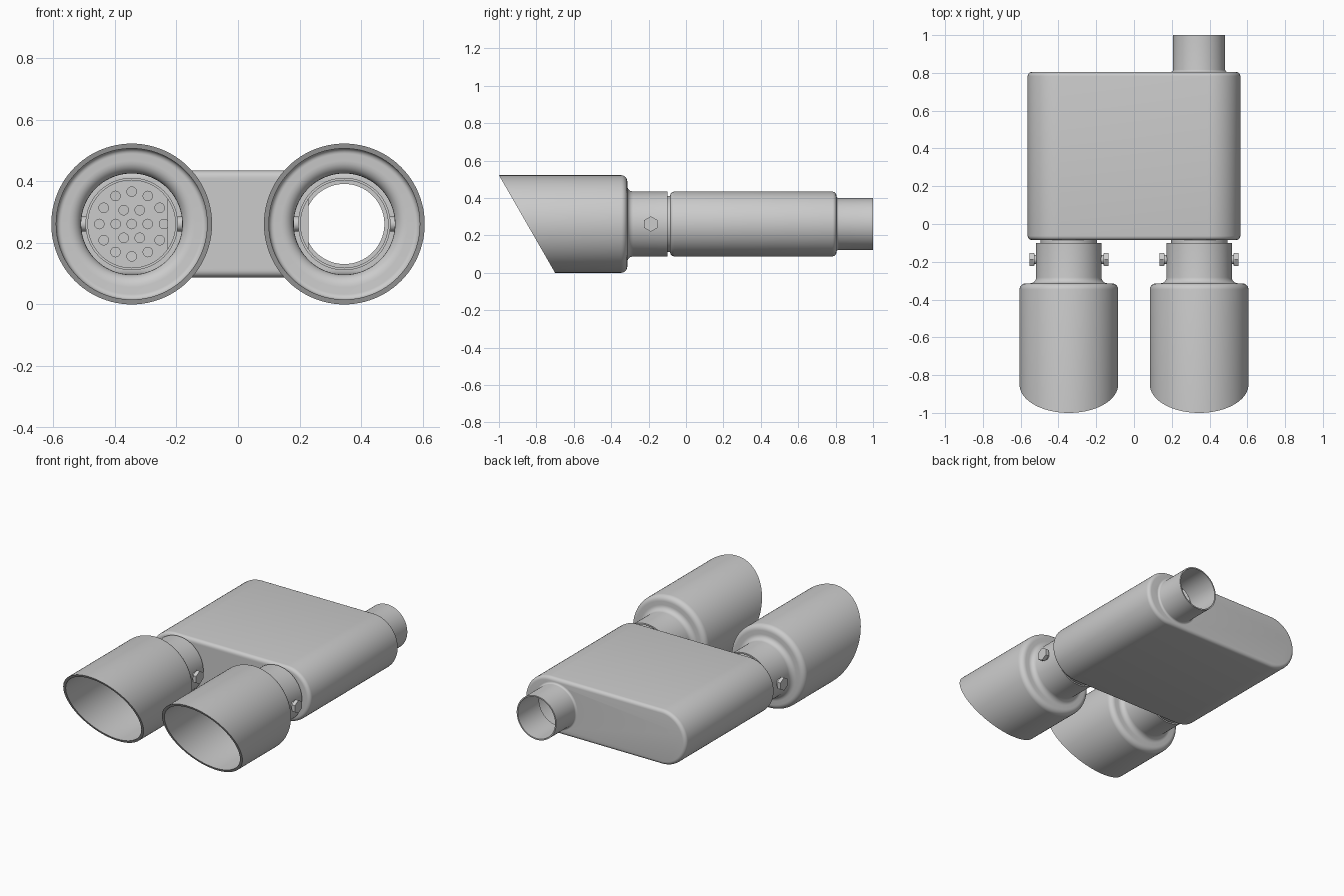
import bpy, bmesh, math
from mathutils import Matrix, Vector

if "Cube" in bpy.data.objects:
    bpy.data.objects.remove(bpy.data.objects["Cube"])

CX, CZ, SEG = 0.345, 0.261, 96
TAU = 2 * math.pi


def finish(name, bm, angle=30):
    bmesh.ops.recalc_face_normals(bm, faces=bm.faces)
    me = bpy.data.meshes.new(name)
    bm.to_mesh(me)
    bm.free()
    ob = bpy.data.objects.new(name, me)
    bpy.context.collection.objects.link(ob)
    smooth(ob, angle)
    return ob


def smooth(ob, angle=30):
    bpy.ops.object.select_all(action='DESELECT')
    ob.select_set(True)
    bpy.context.view_layer.objects.active = ob
    bpy.ops.object.shade_smooth_by_angle(angle=math.radians(angle))


def bridge(bm, a, b):
    for i in range(len(a)):
        j = (i + 1) % len(a)
        bm.faces.new((a[i], a[j], b[j], b[i]))


def slant(z):
    return -1 + (0.522 - z) * 0.3 / 0.522


def arc(r0, y0, rad, a0, a1, n=6):
    return [(r0 + rad * math.cos(math.radians(a0 + (a1 - a0) * i / n)),
             y0 + rad * math.sin(math.radians(a0 + (a1 - a0) * i / n))) for i in range(n + 1)]


def lathe(name, profile, cx):
    # closed (radius, y) profile spun about y; y None = on the slanted cut
    bm = bmesh.new()
    rings = []
    for r, y in profile:
        ring = []
        for i in range(SEG):
            a = TAU * i / SEG
            z = CZ + r * math.sin(a)
            ring.append(bm.verts.new((cx + r * math.cos(a), slant(z) if y is None else y, z)))
        rings.append(ring)
    for k in range(len(rings)):
        bridge(bm, rings[k], rings[(k + 1) % len(rings)])
    return finish(name, bm)


def stadium_solid(name, half_w, r, y0, y1, bev):
    # rounded-end slab with softened front and back rims
    bm = bmesh.new()
    steps = [(bev * (1 - math.sin(t)), bev * (1 - math.cos(t)))
             for t in [math.pi / 2 * k / 5 for k in range(6)]]
    levels = [(y0 + d, ins) for ins, d in steps]
    levels += [(y1 - d, ins) for ins, d in reversed(steps)]
    rings = []
    for y, ins in levels:
        ring = []
        for side in (1, -1):
            for i in range(33):
                a = -math.pi / 2 + math.pi * i / 32
                ring.append(bm.verts.new((side * (half_w - r + (r - ins) * math.cos(a)), y,
                                          CZ + side * (r - ins) * math.sin(a))))
        rings.append(ring)
    for a, b in zip(rings, rings[1:]):
        bridge(bm, a, b)
    bm.faces.new(rings[0])
    bm.faces.new(rings[-1])
    return finish(name, bm)


def rods(name, items, r, y0, y1, seg):
    # cylinders along y at the given (x, z) spots
    bm = bmesh.new()
    for x, z in items:
        m = Matrix.Translation((x, (y0 + y1) / 2, z)) @ Matrix.Rotation(math.pi / 2, 4, 'X')
        bmesh.ops.create_cone(bm, cap_ends=True, segments=seg, radius1=r, radius2=r,
                              depth=y1 - y0, matrix=m)
    return finish(name, bm)


def cut(ob, cutter):
    cutter.hide_render = True
    mod = ob.modifiers.new("cut", 'BOOLEAN')
    mod.operation, mod.solver, mod.object = 'DIFFERENCE', 'EXACT', cutter
    bpy.context.view_layer.objects.active = ob
    bpy.ops.object.modifier_apply(modifier=mod.name)
    bpy.data.objects.remove(cutter)
    smooth(ob)


# hollow silencer body with two outlets and one inlet
body = stadium_solid("silencer_body", 0.563, 0.173, -0.085, 0.805, 0.022)
cut(body, stadium_solid("cavity_cutter", 0.551, 0.161, -0.07, 0.79, 0.012))
cut(body, rods("outlet_cutter", [(-CX, CZ), (CX, CZ)], 0.146, -0.2, 0.0, SEG))
cut(body, rods("inlet_cutter", [(CX, CZ)], 0.134, 0.7, 0.9, SEG))

# central chamber block inside the body
bm = bmesh.new()
bmesh.ops.create_cube(bm, size=1, matrix=Matrix.Translation((0, 0.36, CZ)) @
                      Matrix.Diagonal((0.456, 0.85, 0.324, 1)))
finish("inner_chamber", bm)

# perforated baffle behind the left outlet
baffle = rods("perforated_baffle", [(-CX, CZ)], 0.16, 0.1, 0.112, 64)
spots = [(-CX, CZ)]
for n, rad in ((6, 0.052), (12, 0.105)):
    spots += [(-CX + rad * math.cos(TAU * i / n), CZ + rad * math.sin(TAU * i / n)) for i in range(n)]
cut(baffle, rods("hole_cutter", spots, 0.0155, 0.05, 0.15, 24))

# inlet pipe with a small weld fillet at the body
lathe("inlet_pipe", [(0.13, 0.788), (0.13, 1.0), (0.138, 1.0)]
      + arc(0.15, 0.817, 0.012, 180, 270) + [(0.15, 0.788)], CX)

# slash-cut tip: neck, flared shoulder, wide barrel, inner wall
tip = [(0.164, -0.1), (0.173, -0.1)]
tip += arc(0.205, -0.282, 0.032, 180, 270)
tip += arc(0.228, -0.347, 0.033, 90, 0)
tip += [(0.261, None), (0.245, None)]
tip += arc(0.228, -0.347, 0.017, 0, 90)
tip += arc(0.205, -0.289, 0.041, 270, 180)

for side, label in ((-1, "left"), (1, "right")):
    cx = side * CX
    lathe(label + "_tip", tip, cx)
    lathe(label + "_outlet_pipe", [(0.142, -0.07), (0.142, -0.25), (0.15, -0.25), (0.15, -0.07)], cx)
    # clamp bolts on both sides of the neck: shank, washer face, hex head
    for s in (-1, 1):
        bm = bmesh.new()
        for r, o0, o1, seg in ((0.024, 0.145, 0.19, 24), (0.033, 0.183, 0.189, 24), (0.041, 0.188, 0.209, 6)):
            m = Matrix.Translation((cx + s * (o0 + o1) / 2, -0.188, CZ)) @ Matrix.Rotation(math.pi / 2, 4, 'Y')
            if seg == 6:
                # one hex corner points straight up
                v = bmesh.ops.create_cone(bm, cap_ends=True, segments=6, radius1=r, radius2=r, depth=o1 - o0)["verts"]
                ang = math.atan2(v[0].co.y, v[0].co.x)
                bmesh.ops.transform(bm, matrix=m @ Matrix.Rotation(-ang, 4, 'Z'), verts=v)
            else:
                bmesh.ops.create_cone(bm, cap_ends=True, segments=seg, radius1=r, radius2=r,
                                      depth=o1 - o0, matrix=m)
        finish(label + ("_inner" if s * side < 0 else "_outer") + "_bolt", bm)
